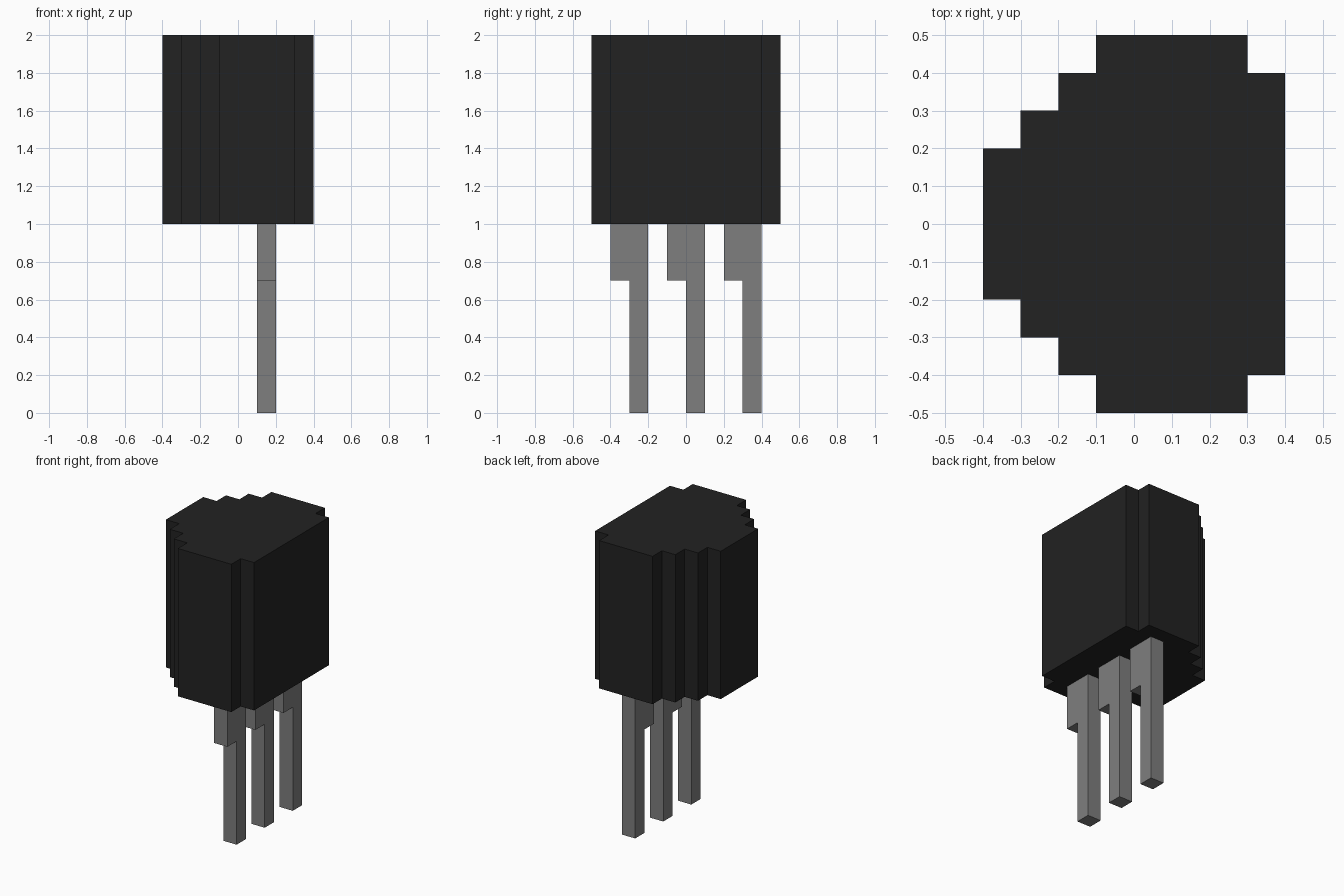
import bpy, bmesh

cube = bpy.data.objects.get("Cube")
if cube:
    bpy.data.objects.remove(cube, do_unlink=True)


def material(name, value):
    m = bpy.data.materials.new(name)
    m.use_nodes = True
    colour = (value, value, value, 1)
    m.diffuse_color = colour
    m.node_tree.nodes["Principled BSDF"].inputs["Base Color"].default_value = colour
    return m


def prism(name, outline, offset, mat):
    """Extrude a flat outline of 3D points along the offset."""
    bm = bmesh.new()
    face = bm.faces.new([bm.verts.new(p) for p in outline])
    top = bmesh.ops.extrude_face_region(bm, geom=[face])["geom"]
    bmesh.ops.translate(bm, vec=offset,
                        verts=[v for v in top if isinstance(v, bmesh.types.BMVert)])
    bmesh.ops.recalc_face_normals(bm, faces=bm.faces)
    mesh = bpy.data.meshes.new(name)
    bm.to_mesh(mesh)
    bm.free()
    mesh.materials.append(mat)
    obj = bpy.data.objects.new(name, mesh)
    bpy.context.collection.objects.link(obj)
    return obj


black = material("black plastic", 0.016)
grey = material("grey metal", 0.21)

# Body: stepped half outline, mirrored across y = 0
half = [(0.4, 0.4), (0.3, 0.4), (0.3, 0.5), (-0.1, 0.5), (-0.1, 0.4), (-0.2, 0.4),
        (-0.2, 0.3), (-0.3, 0.3), (-0.3, 0.2), (-0.4, 0.2)]
outline = half + [(x, -y) for x, y in reversed(half)]
prism("body", [(x, y, 1) for x, y in outline], (0, 0, 1), black)

# Pins: wide shoulder under the body, narrow leg below
pin = [(-0.1, 1), (-0.1, 0.7), (0, 0.7), (0, 0), (0.1, 0), (0.1, 1)]
for name, centre in (("front_pin", -0.3), ("middle_pin", 0), ("back_pin", 0.3)):
    prism(name, [(0.1, centre + y, z) for y, z in pin], (0.1, 0, 0), grey)
